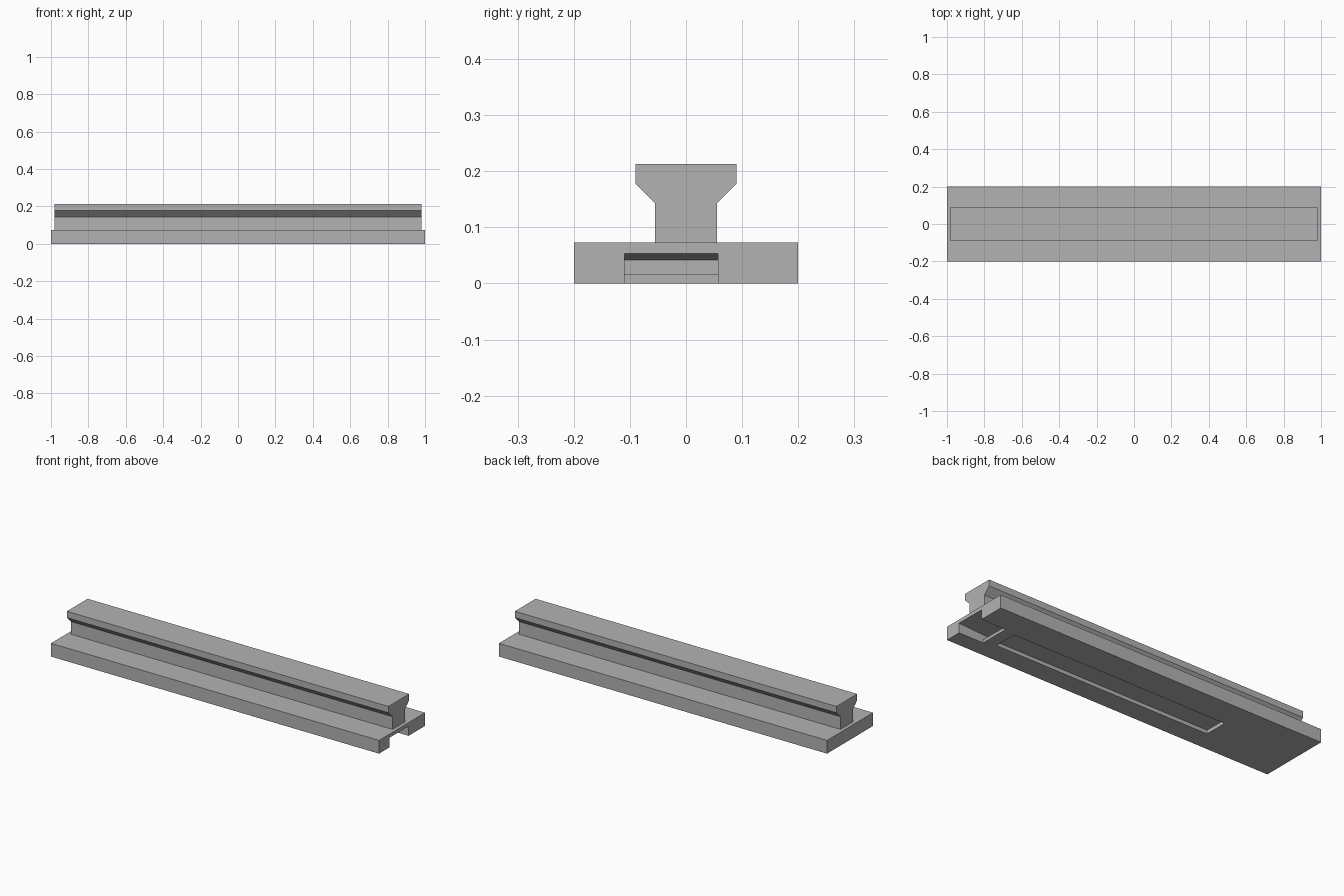
import bpy
import bmesh
from mathutils import Vector

cube = bpy.data.objects.get("Cube")
if cube:
    bpy.data.objects.remove(cube, do_unlink=True)

grey = bpy.data.materials.new("plain_grey")
grey.use_nodes = True
colour = (0.45, 0.45, 0.45, 1)
grey.diffuse_color = colour
grey.node_tree.nodes["Principled BSDF"].inputs["Base Color"].default_value = colour


def prism(name, outline, direction):
    """Extrude a flat closed outline along a direction."""
    bm = bmesh.new()
    face = bm.faces.new([bm.verts.new(p) for p in outline])
    grown = bmesh.ops.extrude_face_region(bm, geom=[face])["geom"]
    moved = [v for v in grown if isinstance(v, bmesh.types.BMVert)]
    bmesh.ops.translate(bm, verts=moved, vec=Vector(direction))
    bmesh.ops.recalc_face_normals(bm, faces=bm.faces)
    mesh = bpy.data.meshes.new(name)
    bm.to_mesh(mesh)
    bm.free()
    mesh.materials.append(grey)
    obj = bpy.data.objects.new(name, mesh)
    bpy.context.collection.objects.link(obj)
    return obj


def block(name, x0, x1, y0, y1, z0, z1):
    outline = [(x0, y0, z0), (x1, y0, z0), (x1, y1, z0), (x0, y1, z0)]
    return prism(name, outline, (0, 0, z1 - z0))


def cut(target, cutter):
    mod = target.modifiers.new(cutter.name, "BOOLEAN")
    mod.operation = "DIFFERENCE"
    mod.solver = "EXACT"
    mod.object = cutter
    cutter.hide_render = True
    cutter.hide_set(True)


# Flared rail, mirrored half profile
half = [(0.055, 0.073), (0.055, 0.143), (0.09, 0.178), (0.09, 0.213)]
profile = half + [(-y, z) for y, z in reversed(half)]
prism("rail", [(-0.98, y, z) for y, z in profile], (1.96, 0, 0))

# Flat base
base = block("base", -1, 1, -0.2, 0.2, 0, 0.073)

# End notch: sloping ceiling and a pocket behind a thin lower lip
notch = [(1.05, -0.05), (1.05, 0.053), (1, 0.053), (0.81, 0.042),
         (0.81, 0.017), (0.85, 0.017), (0.85, -0.05)]
cut(base, prism("notch_cutter", [(x, -0.11, z) for x, z in notch], (0, 0.167, 0)))

# Long shallow recess underneath
cut(base, block("recess_cutter", -0.53, 0.785, -0.088, 0.043, -0.05, 0.02))
